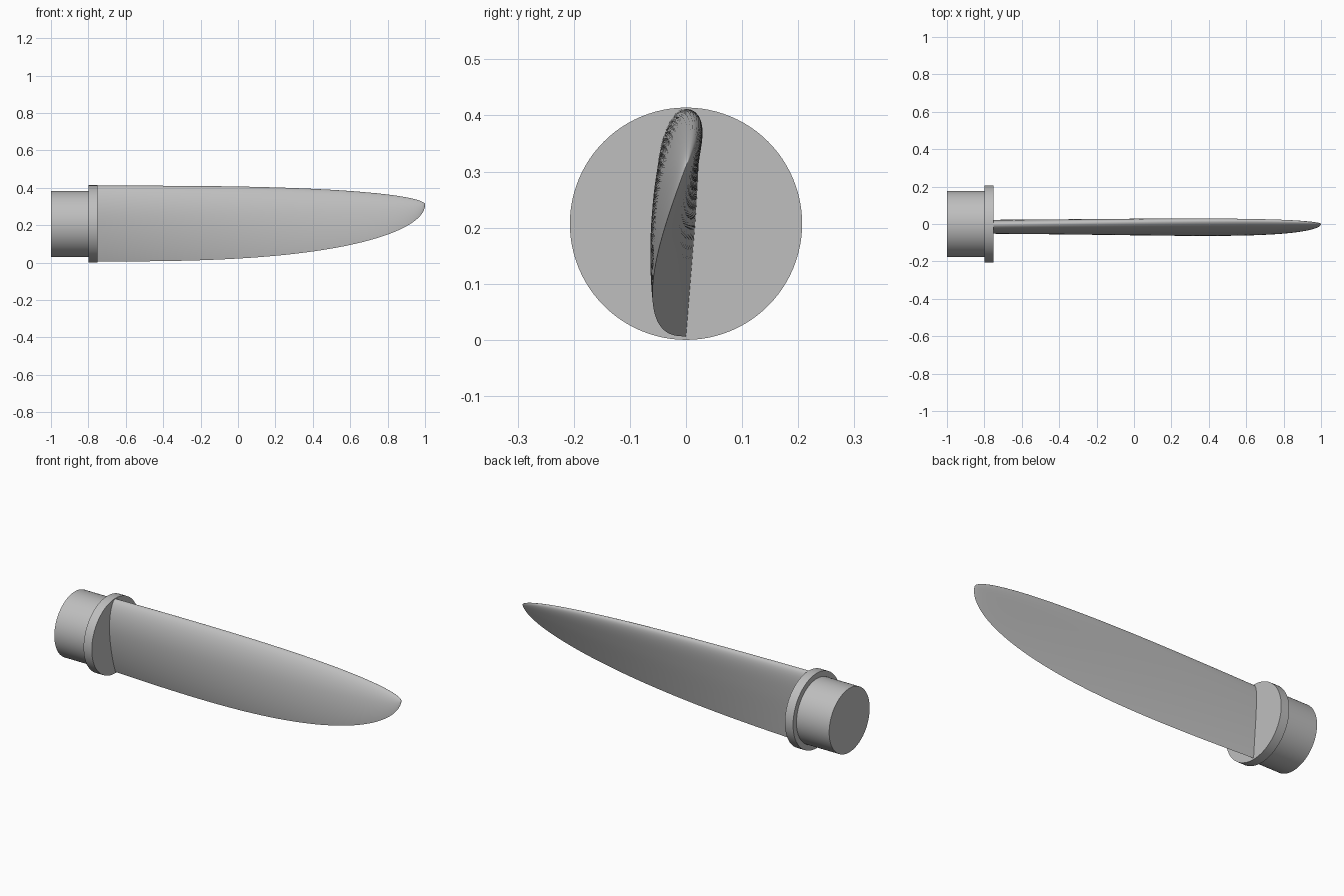
import bpy, bmesh, math

cube = bpy.data.objects.get("Cube")
if cube:
    bpy.data.objects.remove(cube, do_unlink=True)

grey = bpy.data.materials.new("light grey metal")
grey.use_nodes = True
colour = (0.52, 0.52, 0.52, 1)
grey.diffuse_color = colour
grey.node_tree.nodes["Principled BSDF"].inputs["Base Color"].default_value = colour

AXIS_Z = 0.207


def finish(obj, name):
    obj.name = name
    obj.data.materials.append(grey)
    bpy.ops.object.select_all(action='DESELECT')
    obj.select_set(True)
    bpy.context.view_layer.objects.active = obj
    bpy.ops.object.shade_smooth_by_angle(angle=math.radians(35))


def disc(name, radius, x0, x1):
    bpy.ops.mesh.primitive_cylinder_add(
        vertices=96, radius=radius, depth=x1 - x0,
        location=((x0 + x1) / 2, 0, AXIS_Z), rotation=(0, math.pi / 2, 0))
    finish(bpy.context.object, name)


# Round root shaft and its flange
disc("root_shaft", 0.177, -1.0, -0.8)
disc("root_flange", 0.207, -0.8, -0.75)

# Cambered airfoil, as (chord fraction, height) from trailing edge round the nose
THICK, CAMBER, PEAK = 0.18, 0.04, 0.4


def airfoil(half_count):
    def side(s, sign):
        t = 5 * THICK * (0.2969 * math.sqrt(s) - 0.126 * s - 0.3516 * s**2
                         + 0.2843 * s**3 - 0.1036 * s**4)
        q = PEAK if s < PEAK else 1 - PEAK
        mid = CAMBER * (1 - ((s - PEAK) / q) ** 2)
        slope = math.atan(-2 * CAMBER * (s - PEAK) / q**2)
        return s - sign * t * math.sin(slope), mid + sign * t * math.cos(slope)

    steps = [(1 - math.cos(math.pi * i / half_count)) / 2 for i in range(half_count + 1)]
    upper = [side(s, 1) for s in reversed(steps)]
    lower = [side(s, -1) for s in steps[1:-1]]
    return upper + lower


# Blade: sections shrink to the tip and twist about the quarter chord line
ROOT_X, SPAN, CHORD, PIVOT_Z, TWIST = -0.75, 1.75, 0.405, 0.31, math.radians(20)
SECTIONS = 64
profile = airfoil(32)
bm = bmesh.new()
rings = []
for i in range(SECTIONS):
    t = math.sin(math.pi / 2 * i / SECTIONS)
    chord = CHORD * math.sqrt(1 - t**3)
    sn, cs = math.sin(TWIST * t), math.cos(TWIST * t)
    rings.append([bm.verts.new((
        ROOT_X + SPAN * t,
        -chord * ((s - 0.25) * sn + h * cs),
        PIVOT_Z + chord * (h * sn - (s - 0.25) * cs))) for s, h in profile])
tip = bm.verts.new((ROOT_X + SPAN, 0, PIVOT_Z))
n = len(profile)
for a, b in zip(rings, rings[1:]):
    for j in range(n):
        k = (j + 1) % n
        bm.faces.new((a[j], a[k], b[k], b[j]))
for j in range(n):
    bm.faces.new((rings[-1][j], rings[-1][(j + 1) % n], tip))
bm.faces.new(rings[0])
bmesh.ops.recalc_face_normals(bm, faces=bm.faces)
mesh = bpy.data.meshes.new("blade")
bm.to_mesh(mesh)
bm.free()
blade = bpy.data.objects.new("blade", mesh)
bpy.context.collection.objects.link(blade)
finish(blade, "blade")
